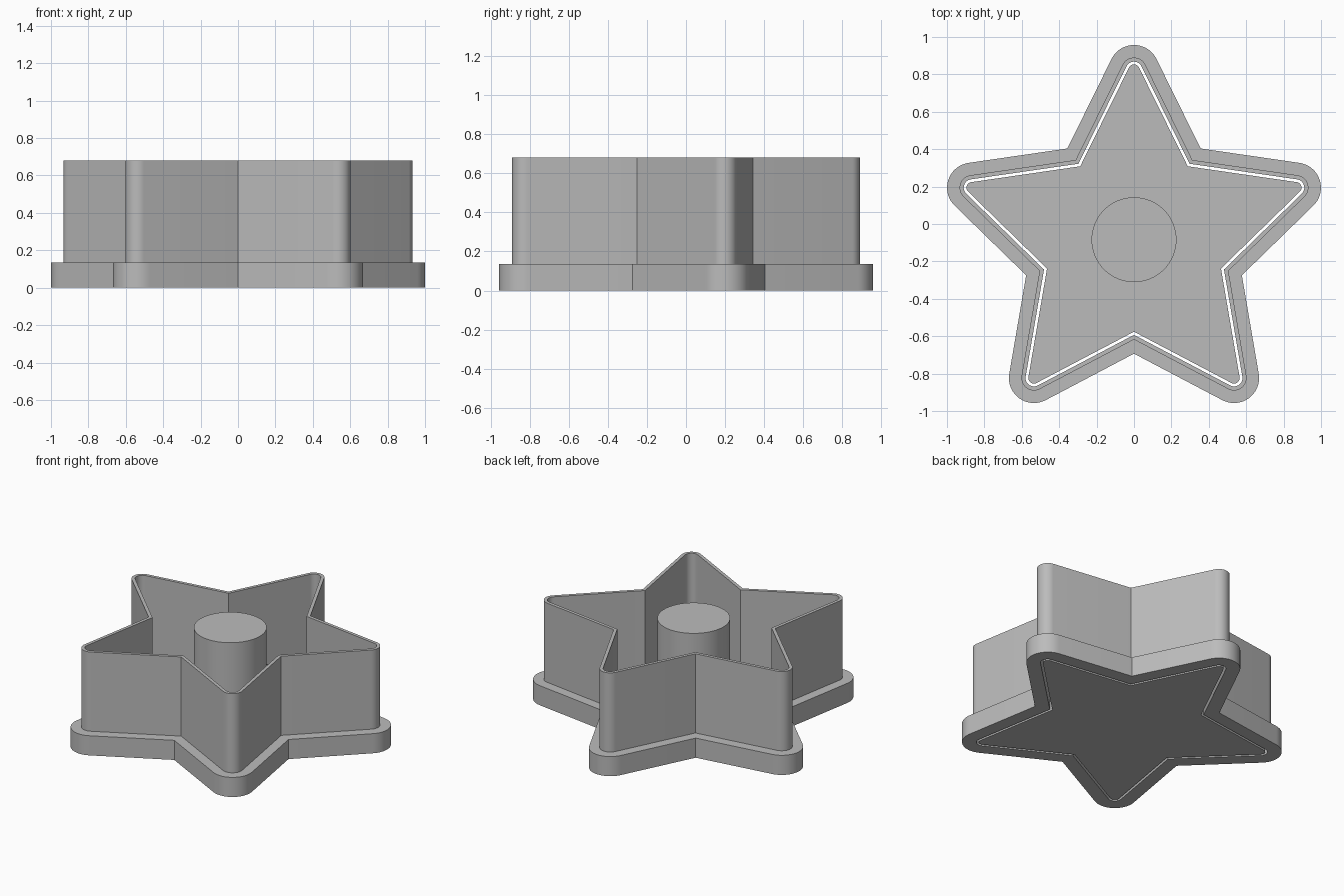
import bpy, bmesh
from math import sin, cos, pi, radians

cube = bpy.data.objects.get("Cube")
if cube:
    bpy.data.objects.remove(cube, do_unlink=True)

TIP, NOTCH = 0.91, 0.455        # radii of the underlying five-pointed star
CENTRE_Y = -0.087
EDGE = radians(26.27)           # direction of an arm's side normal
RIM_H, TOP = 0.135, 0.68
ARC_STEPS = 18

grey = bpy.data.materials.new("grey plastic")
grey.use_nodes = True
grey.diffuse_color = (0.5, 0.5, 0.5, 1)
grey.node_tree.nodes["Principled BSDF"].inputs["Base Color"].default_value = (0.5, 0.5, 0.5, 1)


def star_outline(offset):
    """Star grown outwards by offset, with round tips and sharp notches."""
    points = []
    notch = NOTCH + offset / cos(radians(54) - EDGE)
    for arm in range(5):
        turn = arm * 2 * pi / 5
        tip = pi / 2 + turn
        for i in range(ARC_STEPS + 1):
            a = EDGE + (pi - 2 * EDGE) * i / ARC_STEPS + turn
            points.append((TIP * cos(tip) + offset * cos(a),
                           TIP * sin(tip) + offset * sin(a) + CENTRE_Y))
        valley = tip + pi / 5
        points.append((notch * cos(valley), notch * sin(valley) + CENTRE_Y))
    return points


def finish(name, bm):
    bmesh.ops.recalc_face_normals(bm, faces=bm.faces[:])
    mesh = bpy.data.meshes.new(name)
    bm.to_mesh(mesh)
    bm.free()
    mesh.materials.append(grey)
    obj = bpy.data.objects.new(name, mesh)
    bpy.context.collection.objects.link(obj)
    bpy.ops.object.select_all(action="DESELECT")
    obj.select_set(True)
    bpy.context.view_layer.objects.active = obj
    bpy.ops.object.shade_smooth_by_angle(angle=radians(30))
    return obj


def star_solid(name, section, closed):
    """Sweep an (offset, height) section around the star; cap it if open."""
    bm = bmesh.new()
    loops = [[bm.verts.new((x, y, z)) for x, y in star_outline(off)] for off, z in section]
    pairs = list(zip(loops, loops[1:]))
    if closed:
        pairs.append((loops[-1], loops[0]))
    else:
        bm.faces.new(loops[0])
        bm.faces.new(loops[-1])
    for low, high in pairs:
        for i in range(len(low)):
            j = (i + 1) % len(low)
            bm.faces.new((low[i], low[j], high[j], high[i]))
    return finish(name, bm)


# Thin cutting wall with its wide base rim
star_solid("cutter_wall", [(0.134, 0), (0.134, RIM_H), (0.067, RIM_H),
                           (0.067, TOP), (0.045, TOP), (0.045, 0)], True)

# Loose star plate that fits inside the wall with a narrow gap
star_solid("stamp_plate", [(0.03, 0), (0.03, RIM_H)], False)

# Round handle standing on the plate
bm = bmesh.new()
bmesh.ops.create_cone(bm, cap_ends=True, segments=64, radius1=0.227, radius2=0.227,
                      depth=TOP - RIM_H + 0.02)
bmesh.ops.translate(bm, verts=bm.verts[:], vec=(0, CENTRE_Y + 0.003, (TOP + RIM_H - 0.02) / 2))
finish("stamp_handle", bm)
